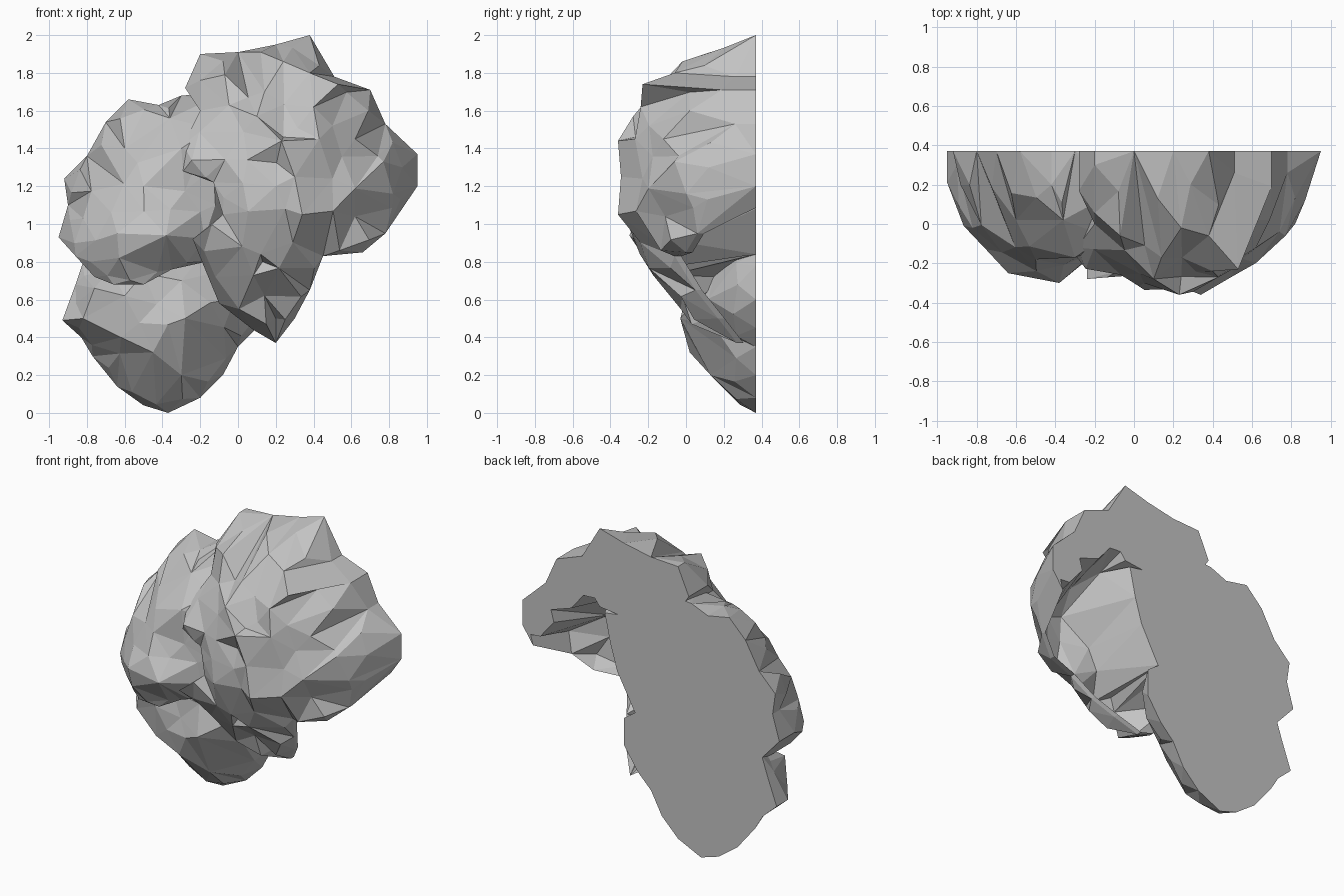
import bpy, bmesh, random
from mathutils import Vector
from mathutils.geometry import delaunay_2d_cdt

random.seed(4)
BACK = 0.37      # flat cut plane
BEYOND = 0.6     # lumps run past the cut plane before trimming

default = bpy.data.objects.get("Cube")
if default:
    bpy.data.objects.remove(default, do_unlink=True)

stone = bpy.data.materials.new("stone_grey")
stone.use_nodes = True
stone.diffuse_color = (0.55, 0.55, 0.55, 1)
stone.node_tree.nodes["Principled BSDF"].inputs["Base Color"].default_value = (0.55, 0.55, 0.55, 1)


class Dome:
    """Height field over a star-shaped outline of (x, z, y) points.
    Taper blends the profile from round (0) to conical (1)."""

    def __init__(self, outline, centre, peak, taper):
        self.rim = [(Vector((p[0], p[1])), p[2] if len(p) > 2 else BACK) for p in outline]
        self.centre = Vector(centre)
        self.peak = peak
        self.taper = taper

    def sample(self, point):
        """Return the radial fraction and the depth at a point."""
        d = point - self.centre
        if d.length < 1e-5:
            return 0, self.peak
        for i, (b, yb) in enumerate(self.rim):
            a, ya = self.rim[i - 1]
            e, w = b - a, a - self.centre
            den = d.cross(e)
            if abs(den) < 1e-9:
                continue
            k, m = w.cross(e) / den, w.cross(d) / den
            if k > 0 and -1e-4 <= m <= 1.0001:
                s = 1 / k
                edge = ya + (yb - ya) * m
                t = min(s, 1)
                curve = 1 - (1 - t * t) ** 0.5
                curve += (t - curve) * self.taper
                return s, self.peak + (edge - self.peak) * curve
        return 2, BACK


def scatter(dome, fixed, step=0.15):
    """A ring just inside the rim, then a jittered triangular grid."""
    points = []
    for i, (b, _) in enumerate(dome.rim):
        p = dome.centre.lerp((b + dome.rim[i - 1][0]) / 2, random.uniform(0.91, 0.95))
        if all((p - f).length > 0.03 for f in fixed):
            points.append(p)
    for row in range(15):
        for col in range(16):
            p = Vector((-1.05 + (col + row % 2 / 2) * step, row * step))
            p += Vector((random.uniform(-1, 1), random.uniform(-1, 1))) * 0.03
            if dome.sample(p)[0] < 0.88 and all((p - f).length > 0.085 for f in fixed + points):
                points.append(p)
    return points


def build_lump(name, dome, knobs, pocket=None):
    rim = [p for p, _ in dome.rim]
    fixed = rim + [Vector(k[:2]) for k in knobs]
    if pocket:
        fixed += [p for p, _ in pocket.rim if dome.sample(p)[0] < 0.95]
    points = fixed + scatter(dome, fixed)
    verts, _, faces, origin, _, _ = delaunay_2d_cdt(
        points, [], [list(range(len(rim)))], 1, 1e-5)
    bm = bmesh.new()
    front, back = [], []
    for p, source in zip(verts, origin):
        s, y = dome.sample(p)
        index = source[0] if source else 0
        if len(rim) <= index < len(rim) + len(knobs):
            y = knobs[index - len(rim)][2]
        elif s < 0.95:
            y += random.uniform(-0.02, 0.025)
        rear = BEYOND
        if pocket:
            inside, depth = pocket.sample(p)
            if inside < 1.001:
                rough = random.uniform(-0.04, 0.04) if inside < 0.95 else 0
                rear = max(depth + rough, y + 0.035)
        front.append(bm.verts.new((p.x, y, p.y)))
        back.append(bm.verts.new((p.x, rear, p.y)))
    for f in faces:
        bm.faces.new([front[i] for i in f])
        bm.faces.new([back[i] for i in reversed(f)])
    # Side walls join both sheets
    sides = {(i, j) for f in faces for i, j in zip(f, f[1:] + f[:1])}
    for i, j in sorted(sides):
        if (j, i) not in sides:
            bm.faces.new((front[j], front[i], back[i], back[j]))
    loose = [v for v in bm.verts if not v.link_faces]
    bmesh.ops.delete(bm, geom=loose, context='VERTS')
    bmesh.ops.recalc_face_normals(bm, faces=bm.faces)
    mesh = bpy.data.meshes.new(name)
    bm.to_mesh(mesh)
    bm.free()
    mesh.materials.append(stone)
    obj = bpy.data.objects.new(name, mesh)
    bpy.context.collection.objects.link(obj)
    return obj


def combine(target, other, operation):
    mod = target.modifiers.new("combine", 'BOOLEAN')
    mod.object, mod.operation, mod.solver = other, operation, 'EXACT'
    bpy.context.view_layer.objects.active = target
    bpy.ops.object.modifier_apply(modifier=mod.name)
    bpy.data.objects.remove(other, do_unlink=True)


# Hollow under the overhanging lobe
hollow = Dome([(.86, 1.13, .25), (.82, 1.16), (.74, 1.36), (.5, 1.52), (.24, 1.46), (.3, 1.25),
               (.25, 1.08), (.12, .84), (-.12, .72, .2), (-.12, .5, .1), (.1, .2, .1),
               (.5, .2, 0), (1, .9, 0)], (.5, .95), -.16, .1)

# Large overhanging lobe
large_lobe = build_lump("rock", Dome([
    (.95, 1.2), (.95, 1.37), (.78, 1.53, .26), (.7, 1.71, .19), (.51, 1.78, .26), (.38, 2),
    (.2, 1.95), (0, 1.91), (-.2, 1.9, .3), (-.28, 1.72, .17), (-.2, 1.6, 0),
    (-.29, 1.42, -.12), (-.29, 1.28, -.17), (-.13, 1.22, -.21), (-.08, 1.05, -.24),
    (-.24, .92, -.28), (-.17, .75, -.1), (-.1, .58, .03), (.08, .44, .2), (.2, .37, .27),
    (.3, .5, .17), (.38, .65, .05), (.45, .83, -.06), (.66, .85, 0), (.78, .95, .06)],
    (.25, 1.2), -.34, .2), [
    (.53, 1.74, -.23), (.23, 1.44, -.36), (.34, 1.05, -.36), (.2, 1.2, -.33), (.1, 1.57, -.28),
    (-.07, 1.79, -.06), (.14, 1.7, -.17), (.38, 1.8, -.06), (.12, 1.91, .13), (.62, 1.04, -.11),
    (.13, .8, -.17), (.14, .62, -.02), (.2, .5, .12), (.77, 1.33, -.06), (.62, 1.45, -.12),
    (.43, 1.45, -.27), (.4, 1.62, -.24), (.5, 1.24, -.23), (.05, 1.34, -.3), (.69, 1.6, .02),
    (.87, 1.3, .12), (.24, 1.86, -.02)], hollow)

# Side lobe with an undercut lower edge
side_lobe = build_lump("side_lobe", Dome([
    (0, 1.7, .2), (-.3, 1.68), (-.42, 1.63, .2), (-.58, 1.66), (-.7, 1.54), (-.8, 1.36),
    (-.92, 1.24), (-.9, 1.1, .3), (-.95, .93, .21), (-.86, .83, 0), (-.76, .72, -.02),
    (-.66, .68, -.1), (-.5, .68, -.12), (-.35, .76, -.1), (-.17, .8, -.05), (0, .9, .1)],
    (-.45, 1.1), -.24, .25), [
    (-.64, .95, -.25), (-.38, .94, -.3), (-.36, 1.56, .02), (-.3, 1.4, -.17),
    (-.6, 1.4, .02), (-.63, .82, -.22), (-.13, 1.3, -.12), (-.12, 1.1, -.12),
    (-.5, 1.2, -.18), (-.82, 1.03, -.02)])

# Base lobe tapering to a foot
base_lobe = build_lump("base_lobe", Dome([
    (.1, .45), (.2, .6), (.2, .78), (.1, .85), (-.1, .95), (-.75, .95), (-.82, .8),
    (-.86, .68, .3), (-.93, .49, .25), (-.83, .4), (-.77, .3), (-.64, .14), (-.5, .04),
    (-.37, 0), (-.2, .08), (-.08, .2), (0, .35)], (-.4, .5), -.04, .4), [
    (-.62, .4, .02), (-.45, .32, .02), (-.82, .5, .1), (-.3, .2, .13), (-.28, .5, -.03),
    (-.6, .62, -.02), (-.76, .66, .04), (-.3, .7, .02), (-.5, .74, .02)])

# Trimming block for the flat back
bpy.ops.mesh.primitive_cube_add(size=4, location=(0, BACK + 2, 1))
trim = bpy.context.object
trim.data.materials.append(stone)
trim.hide_render = True

combine(large_lobe, side_lobe, 'UNION')
combine(large_lobe, base_lobe, 'UNION')
combine(large_lobe, trim, 'DIFFERENCE')
for face in large_lobe.data.polygons:
    face.use_smooth = False
    face.material_index = 0
